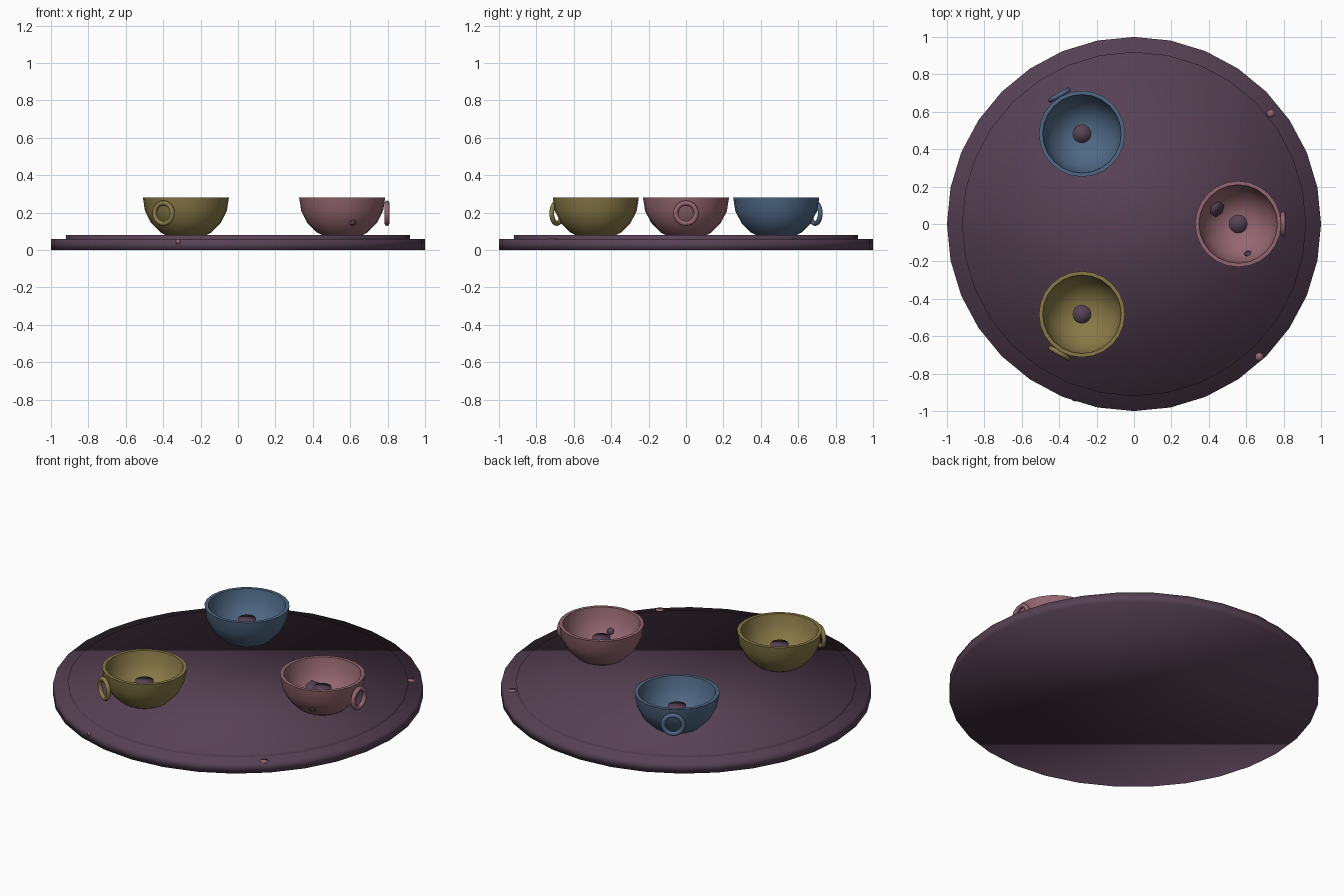
import bpy, math
from mathutils import Vector

if "Cube" in bpy.data.objects:
    bpy.data.objects.remove(bpy.data.objects["Cube"])


def material(name, rgb):
    m = bpy.data.materials.new(name)
    m.diffuse_color = (*rgb, 1)
    m.use_nodes = True
    m.node_tree.nodes["Principled BSDF"].inputs["Base Color"].default_value = m.diffuse_color
    return m


PLUM = material("plum", (0.095, 0.053, 0.088))
PINK = material("dusty_pink", (0.30, 0.135, 0.165))
BLUE = material("slate_blue", (0.08, 0.14, 0.235))
OLIVE = material("olive_yellow", (0.25, 0.195, 0.065))


def finish(name, mat):
    ob = bpy.context.object
    ob.name = name
    ob.data.materials.append(mat)
    bpy.ops.object.shade_smooth()
    return ob


def cylinder(name, r, z0, z1, mat, xy=(0, 0), n=32):
    bpy.ops.mesh.primitive_cylinder_add(vertices=n, radius=r, depth=z1 - z0,
                                        location=(*xy, (z0 + z1) / 2))
    return finish(name, mat)


def bowl(name, xy, mat, n=24, rings=5, outer=0.23, inner=0.21, zc=0.28):
    # half-sphere shell: profile down the outside and down the inside
    def half(r):
        return [(r * math.cos(math.pi / 2 * i / rings), zc - r * math.sin(math.pi / 2 * i / rings))
                for i in range(rings)]
    prof = half(outer)[::-1] + half(inner)
    verts = [(r * math.cos(2 * math.pi * k / n), r * math.sin(2 * math.pi * k / n), z)
             for r, z in prof for k in range(n)]
    faces = [(j * n + k, j * n + (k + 1) % n, (j + 1) * n + (k + 1) % n, (j + 1) * n + k)
             for j in range(len(prof) - 1) for k in range(n)]
    last = (len(prof) - 1) * n
    faces += [tuple(range(n))[::-1], tuple(range(last, last + n))]
    me = bpy.data.meshes.new(name)
    me.from_pydata(verts, [], faces)
    ob = bpy.data.objects.new(name, me)
    ob.location = (*xy, 0)
    bpy.context.collection.objects.link(ob)
    bpy.ops.object.select_all(action='DESELECT')
    bpy.context.view_layer.objects.active = ob
    ob.select_set(True)
    me.materials.append(mat)
    bpy.ops.object.shade_smooth_by_angle(angle=math.radians(50))


def chip(name, loc, normal, r, mat):
    # thin coloured fleck lying on a surface
    bpy.ops.mesh.primitive_cylinder_add(vertices=6, radius=r, depth=0.008, location=loc)
    ob = finish(name, mat)
    ob.rotation_euler = Vector(normal).to_track_quat('Z', 'Y').to_euler()


# tray with raised top
cylinder("tray_base", 1.0, 0, 0.06, PLUM)
cylinder("tray_top", 0.92, 0.03, 0.08, PLUM)

# three cups with pegs and ring handles
for label, deg, mat in (("pink", 0, PINK), ("blue", 120, BLUE), ("olive", 240, OLIVE)):
    a = math.radians(deg)
    d = Vector((math.cos(a), math.sin(a), 0))
    c = d * 0.557
    bowl(label + "_cup", (c.x, c.y), mat)
    cylinder(label + "_peg", 0.05, 0.06, 0.2, PLUM, (c.x, c.y), 16)
    h = c + d * 0.24
    bpy.ops.mesh.primitive_torus_add(major_radius=0.055, minor_radius=0.013,
                                     major_segments=24, minor_segments=8,
                                     location=(h.x, h.y, 0.197),
                                     rotation=(0, math.pi / 2, a))
    finish(label + "_handle", mat)

# dark flecks on the pink cup
cup = Vector((0.557, 0, 0.28))
for name, n, dist, r in (("outer_fleck", (0.055, -0.17, -0.13), 0.224, 0.02),
                         ("inner_front_fleck", (0.055, -0.17, -0.13), 0.206, 0.02),
                         ("inner_fleck", (-0.115, 0.08, -0.15), 0.204, 0.045)):
    v = Vector(n).normalized()
    chip(name, cup + v * dist, v, r, PLUM)

# pink flecks on the tray edge
chip("tray_fleck_back", (0.73, 0.59, 0.059), (0, 0, 1), 0.022, PINK)
chip("tray_fleck_right", (0.67, -0.71, 0.059), (0, 0, 1), 0.024, PINK)
chip("tray_fleck_front", (-0.32, -0.943, 0.045), (-0.32, -0.943, 0), 0.014, PINK)
